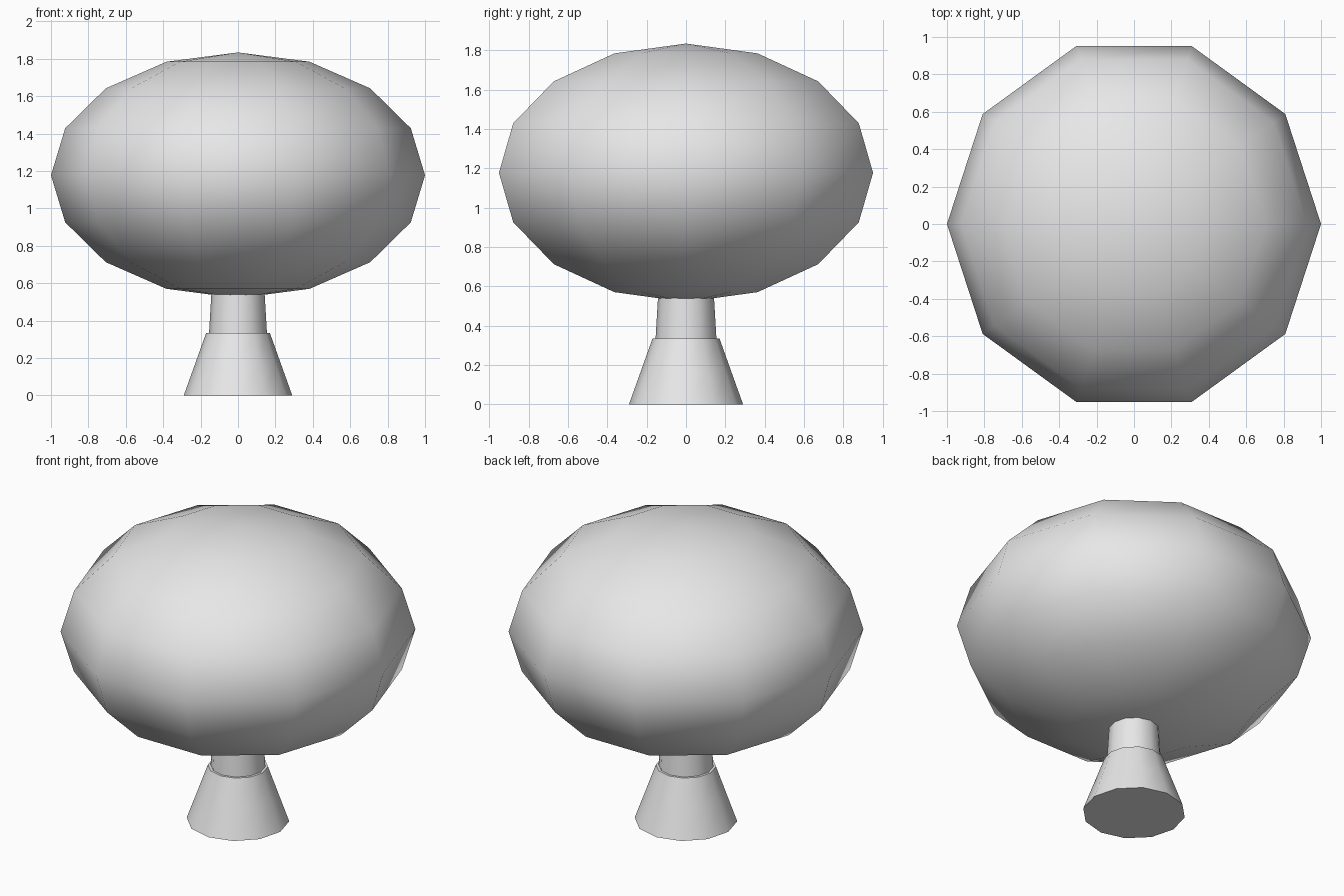
import bpy
import bmesh
from math import cos, sin, pi, radians

cube = bpy.data.objects.get("Cube")
if cube:
    bpy.data.objects.remove(cube, do_unlink=True)

# One plain grey for the whole tree
grey = bpy.data.materials.new("plain_grey")
grey.use_nodes = True
colour = (0.8, 0.8, 0.8, 1)
grey.diffuse_color = colour
grey.node_tree.nodes["Principled BSDF"].inputs["Base Color"].default_value = colour


def lathe(name, profile, sides, smooth_angle):
    """Turn (radius, height) pairs around z and close both ends."""
    bm = bmesh.new()
    rings = []
    for r, z in profile:
        if r == 0:
            rings.append([bm.verts.new((0, 0, z))] * sides)
        else:
            rings.append([bm.verts.new((r * cos(2 * pi * i / sides),
                                        r * sin(2 * pi * i / sides), z))
                          for i in range(sides)])
    for low, high in zip(rings, rings[1:]):
        for i in range(sides):
            j = (i + 1) % sides
            corners = [low[i], low[j], high[j], high[i]]
            bm.faces.new(list(dict.fromkeys(corners)))
    for ring in (rings[0], rings[-1]):
        if len(set(ring)) > 1:
            bm.faces.new(ring)
    bmesh.ops.recalc_face_normals(bm, faces=bm.faces)
    mesh = bpy.data.meshes.new(name)
    bm.to_mesh(mesh)
    bm.free()
    mesh.materials.append(grey)
    obj = bpy.data.objects.new(name, mesh)
    bpy.context.collection.objects.link(obj)
    bpy.ops.object.select_all(action="DESELECT")
    obj.select_set(True)
    bpy.context.view_layer.objects.active = obj
    bpy.ops.object.shade_smooth_by_angle(angle=radians(smooth_angle))
    return obj


# Crown: a squashed ball with eight bands
bands = 8
crown = [(0, 0.52)]
crown += [(sin(pi * k / bands), 1.177 - 0.657 * cos(pi * k / bands))
          for k in range(1, bands)]
crown.append((0, 1.834))
lathe("crown", crown, 10, 80)

# Trunk: a flared foot and a slimmer stem that runs into the crown
lathe("trunk_foot", [(0.29, 0), (0.23, 0.167), (0.17, 0.335)], 12, 40)
lathe("trunk_stem", [(0.155, 0.33), (0.145, 0.5), (0.135, 0.667)], 12, 40)
